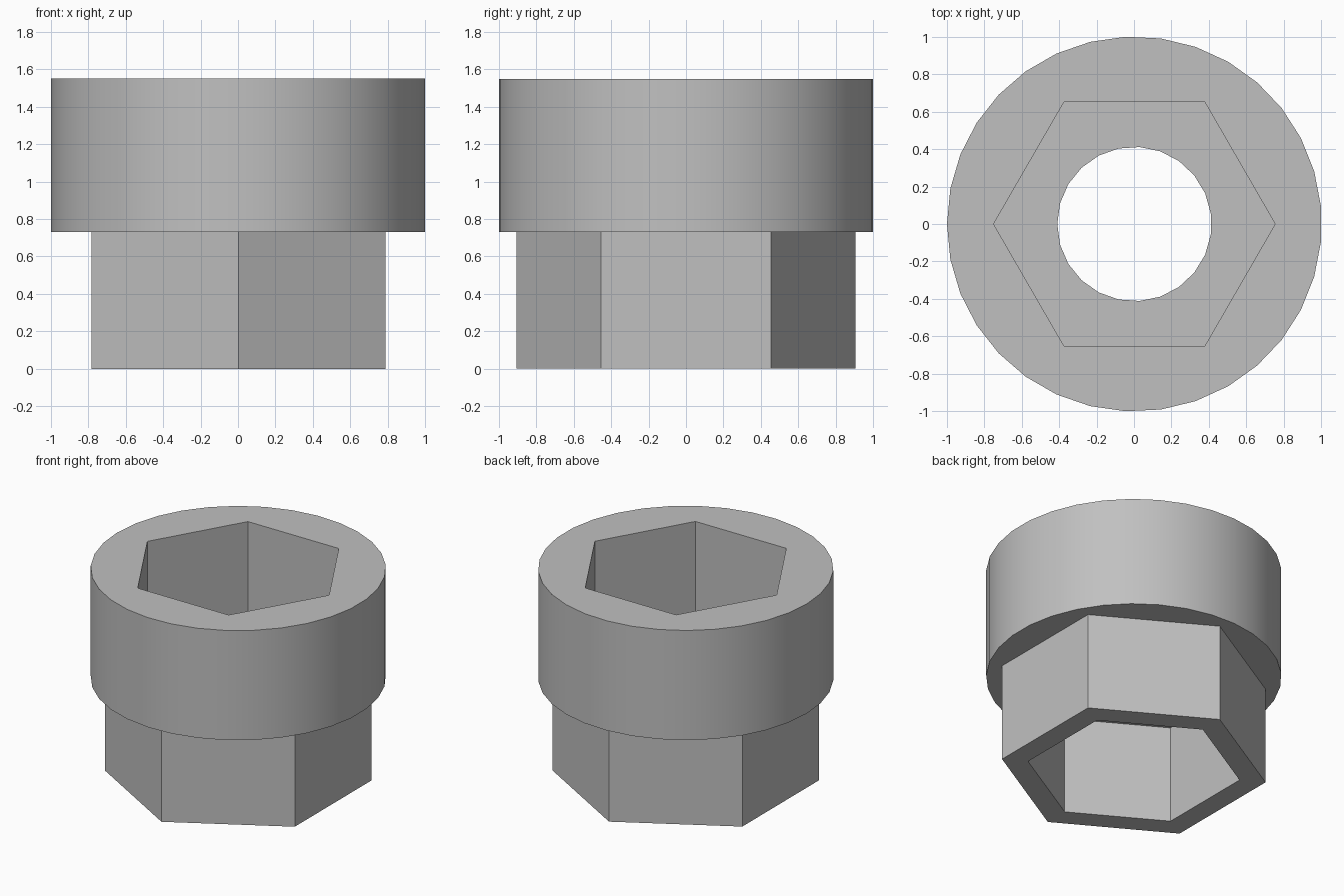
import bpy, bmesh, math

if "Cube" in bpy.data.objects:
    bpy.data.objects.remove(bpy.data.objects["Cube"])

AXIS_X = 0.002                      # shared axis of every part
HEX_TOP, TOTAL = 0.73, 1.55         # flange underside, full height
FLOOR_LOW, FLOOR_HIGH = 0.73, 0.82  # web between the two sockets


def prism(name, sides, radius, z0, z1, start):
    """Upright regular prism with its first corner at angle start (degrees)."""
    bm = bmesh.new()
    ring = []
    for i in range(sides):
        a = math.radians(start) + 2 * math.pi * i / sides
        ring.append(bm.verts.new((AXIS_X + radius * math.cos(a), radius * math.sin(a), z0)))
    base = bm.faces.new(ring)
    top = bmesh.ops.extrude_face_region(bm, geom=[base])["geom"]
    bmesh.ops.translate(bm, vec=(0, 0, z1 - z0),
                        verts=[g for g in top if isinstance(g, bmesh.types.BMVert)])
    bmesh.ops.recalc_face_normals(bm, faces=bm.faces)
    mesh = bpy.data.meshes.new(name)
    bm.to_mesh(mesh)
    bm.free()
    ob = bpy.data.objects.new(name, mesh)
    bpy.context.collection.objects.link(ob)
    return ob


def combine(target, other, operation):
    """Apply an exact boolean and discard the helper."""
    other.hide_render = True
    mod = target.modifiers.new(operation.title(), 'BOOLEAN')
    mod.operation, mod.solver, mod.object = operation, 'EXACT', other
    bpy.context.view_layer.objects.active = target
    bpy.ops.object.modifier_apply(modifier=mod.name)
    bpy.data.objects.remove(other)


# Round head joined to the hexagonal shank
body = prism("socket_adapter", 33, 1.001, HEX_TOP, TOTAL, 180)
combine(body, prism("hex_shank", 6, 0.907, 0, HEX_TOP + 0.04, 90), 'UNION')

# Upper hex socket, lower hex socket and the round through hole
combine(body, prism("upper_socket_cutter", 6, 0.752, FLOOR_HIGH, TOTAL + 0.2, 0), 'DIFFERENCE')
combine(body, prism("lower_socket_cutter", 6, 0.728, -0.2, FLOOR_LOW, 90), 'DIFFERENCE')
combine(body, prism("hole_cutter", 23, 0.412, 0.3, 1.2, 180), 'DIFFERENCE')

# Single grey finish
grey = bpy.data.materials.new("grey")
grey.diffuse_color = (0.53, 0.53, 0.53, 1)
grey.use_nodes = True
grey.node_tree.nodes["Principled BSDF"].inputs["Base Color"].default_value = grey.diffuse_color
body.data.materials.clear()
body.data.materials.append(grey)
for p in body.data.polygons:
    p.material_index = 0

# Smooth round walls, crisp edges elsewhere
bpy.ops.object.select_all(action='DESELECT')
body.select_set(True)
bpy.context.view_layer.objects.active = body
bpy.ops.object.shade_smooth_by_angle(angle=math.radians(30))
